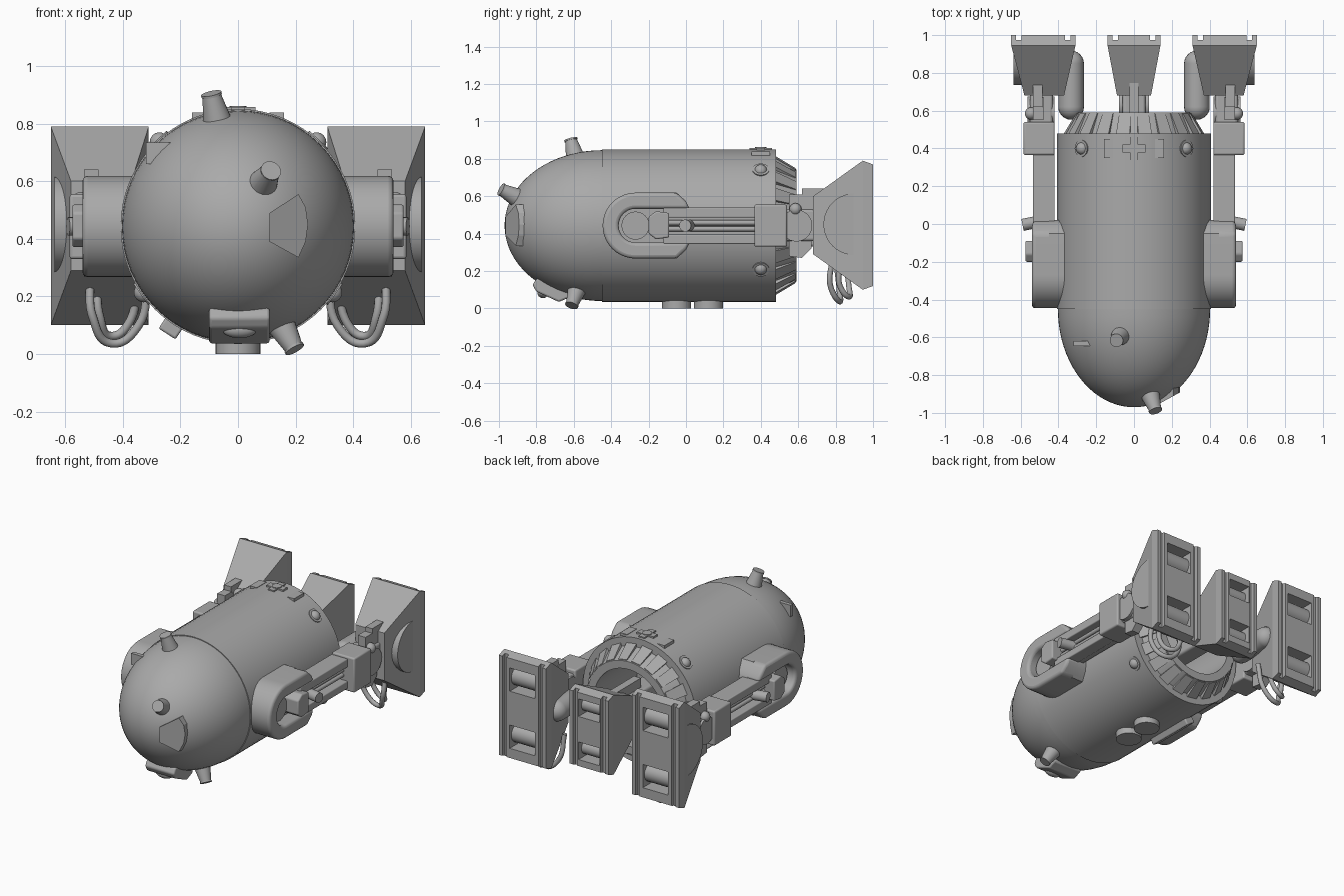
import bpy, bmesh, math
from mathutils import Vector, Matrix

if "Cube" in bpy.data.objects:
    bpy.data.objects.remove(bpy.data.objects["Cube"])

grey = bpy.data.materials.new("hull grey")
grey.diffuse_color = (0.4, 0.4, 0.4, 1)
grey.use_nodes = True
grey.node_tree.nodes["Principled BSDF"].inputs["Base Color"].default_value = grey.diffuse_color
CZ = 0.443  # height of the body axis


def finish(name, bm, smooth=True, bevel=0):
    bmesh.ops.recalc_face_normals(bm, faces=bm.faces)
    me = bpy.data.meshes.new(name)
    bm.to_mesh(me)
    bm.free()
    ob = bpy.data.objects.new(name, me)
    bpy.context.collection.objects.link(ob)
    me.materials.append(grey)
    if bevel:
        m = ob.modifiers.new("bevel", 'BEVEL')
        m.width, m.segments, m.limit_method = bevel, 3, 'ANGLE'
    if smooth:
        bpy.ops.object.select_all(action='DESELECT')
        ob.select_set(True)
        bpy.context.view_layer.objects.active = ob
        bpy.ops.object.shade_smooth_by_angle(angle=math.radians(35))
    return ob


def box(name, x, y, z, bevel=0):
    bm = bmesh.new()
    bmesh.ops.create_cube(bm, size=1)
    for v in bm.verts:
        v.co = [(r[0] + r[1]) / 2 + c * (r[1] - r[0]) for r, c in zip((x, y, z), v.co)]
    return finish(name, bm, bool(bevel), bevel)


def rod(name, a, b, r1, r2=None, seg=24):
    a, b = Vector(a), Vector(b)
    bm = bmesh.new()
    rot = (b - a).to_track_quat('Z', 'Y').to_matrix().to_4x4()
    bmesh.ops.create_cone(bm, cap_ends=True, segments=seg, radius1=r1,
                          radius2=r1 if r2 is None else r2, depth=(b - a).length,
                          matrix=Matrix.Translation((a + b) / 2) @ rot)
    return finish(name, bm)


def ball(name, c, r, scale=(1, 1, 1)):
    bm = bmesh.new()
    bmesh.ops.create_uvsphere(bm, u_segments=24, v_segments=12, radius=r,
                              matrix=Matrix.Translation(c) @ Matrix.Diagonal((*scale, 1)))
    return finish(name, bm)


def side_prism(name, pts, x0, x1, bevel=0):
    """Extrude a (y, z) outline from x0 to x1."""
    bm = bmesh.new()
    f = bm.faces.new([bm.verts.new((x0, y, z)) for y, z in pts])
    ext = bmesh.ops.extrude_face_region(bm, geom=[f])['geom']
    bmesh.ops.translate(bm, vec=(x1 - x0, 0, 0), verts=[g for g in ext if isinstance(g, bmesh.types.BMVert)])
    return finish(name, bm, True, bevel)


def lathe(name, prof, seg=64):
    """Revolve (y, radius) points about the body axis."""
    bm = bmesh.new()
    vs = [bm.verts.new((r, y, CZ)) for y, r in prof]
    es = [bm.edges.new(p) for p in zip(vs, vs[1:])]
    bmesh.ops.spin(bm, geom=vs + es, cent=(0, 0, CZ), axis=(0, 1, 0), angle=2 * math.pi, steps=seg)
    bmesh.ops.remove_doubles(bm, verts=bm.verts, dist=1e-4)
    return finish(name, bm)


def tube(name, pts, r):
    cu = bpy.data.curves.new(name, 'CURVE')
    cu.dimensions, cu.bevel_depth, cu.bevel_resolution, cu.resolution_u = '3D', r, 3, 8
    sp = cu.splines.new('BEZIER')
    sp.bezier_points.add(len(pts) - 1)
    for p, c in zip(sp.bezier_points, pts):
        p.co = c
        p.handle_left_type = p.handle_right_type = 'AUTO'
    ob = bpy.data.objects.new(name, cu)
    bpy.context.collection.objects.link(ob)
    cu.materials.append(grey)


# Dome and main barrel, with an open recess at the rear
dome = [(-0.45 - 0.52 * math.sin(a), 0.403 * math.cos(a))
        for a in [math.pi / 2 * i / 20 for i in range(20, -1, -1)]]
lathe("dome", dome)
lathe("barrel", [(-0.45, 0), (-0.45, 0.408), (0.48, 0.408), (0.48, 0.35), (0.59, 0.30),
                 (0.59, 0.25), (0.15, 0.25), (0.15, 0)])

# Raised panels around the rear cone
for i in range(20):
    a = 2 * math.pi * (i + 0.5) / 20
    bm = bmesh.new()
    bmesh.ops.create_cube(bm, size=1)
    for v in bm.verts:
        r = (0.372 if v.co.y < 0 else 0.308) + (0 if v.co.z > 0 else -0.05)
        t = a + v.co.x * 0.2
        v.co = (r * math.sin(t), 0.478 if v.co.y < 0 else 0.585, CZ + r * math.cos(t))
    finish("rear_panel", bm, False)


def on_barrel(ang, r, y):
    return (r * math.sin(ang), y, CZ + r * math.cos(ang))


# Barrel fittings: round ports, cross valve, top slots, underside discs and plate
for deg in (-43, 43, 125, -125):
    a = math.radians(deg)
    rod("port_ring", on_barrel(a, 0.39, 0.4), on_barrel(a, 0.412, 0.4), 0.045)
    ball("port", on_barrel(a, 0.40, 0.4), 0.034)
for w, d in ((0.06, 0.022), (0.022, 0.06)):
    box("cross_valve", (-w, w), (0.4 - d, 0.4 + d), (0.83, 0.858))
rod("valve_hub", (0, 0.4, 0.83), (0, 0.4, 0.862), 0.03)
for s in (-1, 1):
    box("top_slot", (s * 0.135 - 0.025, s * 0.135 + 0.025), (0.35, 0.45), (0.79, 0.838))
for y in (-0.05, 0.12):
    rod("underside_disc", (0, y, 0.0), (0, y, 0.06), 0.078, seg=32)
plate = box("underside_plate", (-0.035, 0.035), (-0.08, 0.25), (-0.03, 0.02), 0.008)
plate.rotation_euler.y = math.radians(33)
plate.location = (-0.23, 0, 0.095)

# Dome fittings: three stubs, eye panel, lower hatch and slot
for a, b in (((-0.07, -0.59, 0.80), (-0.092, -0.615, 0.90)),
             ((0.085, -0.90, 0.59), (0.113, -0.985, 0.635)),
             ((0.145, -0.58, 0.11), (0.195, -0.61, 0.02))):
    rod("dome_stub", a, b, 0.052, 0.032)
    rod("stub_lip", Vector(a).lerp(b, 0.97), Vector(a).lerp(b, 1.05), 0.036)
bm = bmesh.new()
eye = [(0.11, 0.39), (0.21, 0.335), (0.235, 0.39), (0.243, 0.45), (0.235, 0.51), (0.21, 0.555), (0.11, 0.49)]
rings = [[bm.verts.new((x, y0 + (x - 0.11) * k, z)) for x, z in eye] for y0, k in ((-0.965, 0.55), (-0.82, 0.3))]
bm.faces.new(rings[0])
bm.faces.new(rings[1])
for i in range(len(eye)):
    j = (i + 1) % len(eye)
    bm.faces.new((rings[0][i], rings[0][j], rings[1][j], rings[1][i]))
finish("eye_panel", bm, False)
side_prism("lower_hatch", [(-0.82, 0.125), (-0.80, 0.09), (-0.68, 0.035), (-0.62, 0.06), (-0.62, 0.16), (-0.8, 0.16)],
           -0.10, 0.11, 0.01)
ball("hatch_lens", (0.005, -0.765, 0.085), 0.06, (1, 0.5, 0.5))
box("dome_slot", (-0.32, -0.18), (-0.645, -0.62), (0.66, 0.735))


def foot(x0, x1, z0, z1, fx0, fx1, fz0, fz1):
    """Tapered foot: block flaring rearward to a plate with two windows."""
    bm = bmesh.new()
    loops = [[bm.verts.new((x, y, z)) for x, z in ((a, c), (b, c), (b, d), (a, d))]
             for y, a, b, c, d in ((0.68, fx0, fx1, fz0, fz1), (0.945, x0, x1, z0, z1),
                                   (1.0, x0, x1, z0 + 0.02, z1 - 0.02))]
    bm.faces.new(loops[0])
    bm.faces.new(loops[-1])
    for p, q in zip(loops, loops[1:]):
        for i in range(4):
            j = (i + 1) % 4
            bm.faces.new((p[i], p[j], q[j], q[i]))
    ob = finish("foot", bm, False)
    cx, w, h = (x0 + x1) / 2, x1 - x0, z1 - z0
    cuts = [((x, x + 0.03), (0.975, 1.1), (z0 - 0.1, z1 + 0.1)) for x in (x0 + 0.025, x1 - 0.055)]
    for s in (-1, 1):
        zc = (z0 + z1) / 2 + s * h * 0.27
        cuts.append(((cx - w * 0.27, cx + w * 0.27), (0.90, 1.1), (zc - h * 0.11, zc + h * 0.11)))
        rod("foot_roller", (cx - w * 0.27, 0.925, zc), (cx + w * 0.27, 0.925, zc), h * 0.085)
    for c in cuts:
        cutter = box("foot_cutter", *c)
        cutter.hide_render = True
        cutter.hide_set(True)
        cutter.display_type = 'WIRE'
        m = ob.modifiers.new("cut", 'BOOLEAN')
        m.operation, m.object, m.solver = 'DIFFERENCE', cutter, 'EXACT'


# Centre foot and its strut
foot(-0.14, 0.14, 0.18, 0.70, -0.09, 0.09, 0.30, 0.58)
box("centre_strut", (-0.06, 0.06), (0.14, 0.72), (0.33, 0.55), 0.015)
rod("centre_ankle", (-0.08, 0.63, 0.44), (0.08, 0.63, 0.44), 0.08)
box("centre_fin", (-0.025, 0.025), (0.5, 0.76), (0.5, 0.61))

# Horseshoe outline: round nose, open to the rear
arc = [math.pi * (0.5 + i / 20) for i in range(21)]
outer = [(-0.27 + 0.176 * math.cos(a), CZ + 0.176 * math.sin(a)) for a in arc]
inner = [(-0.27 + 0.09 * math.cos(a), CZ + 0.09 * math.sin(a)) for a in reversed(arc)]
tail = [(-0.05, CZ - 0.176), (0.0, CZ - 0.13), (0.02, CZ - 0.09)]
tail_up = [(y, 2 * CZ - z) for y, z in reversed(tail)]

for s in (-1, 1):
    def xs(a, b):
        return tuple(sorted((s * a, s * b)))
    # Shoulder
    side_prism("shoulder", outer + tail + inner + tail_up, s * 0.36, s * 0.54, 0.018)
    side_prism("shoulder_base", outer + tail + tail_up, s * 0.35, s * 0.45)
    rod("shoulder_hub", (s * 0.44, -0.27, CZ), (s * 0.49, -0.27, CZ), 0.075)
    side_prism("shoulder_bracket", [(-0.2, 0.40), (-0.16, 0.37), (-0.09, 0.38), (-0.09, 0.51), (-0.16, 0.52), (-0.2, 0.49)],
               s * 0.45, s * 0.575, 0.008)
    # Leg rails, pistons and knob
    box("leg_back", xs(0.42, 0.475), (-0.1, 0.4), (0.35, 0.54))
    for z0, z1 in ((0.485, 0.54), (0.345, 0.395)):
        box("leg_rail", xs(0.45, 0.535), (-0.12, 0.38), (z0, z1), 0.006)
    for z in (0.425, 0.458):
        rod("piston", (s * 0.495, -0.1, z), (s * 0.495, 0.38, z), 0.014, seg=12)
    rod("leg_knob", (s * 0.47, 0.02, CZ), (s * 0.59, -0.005, CZ), 0.032)
    # Ankle
    box("ankle_block", xs(0.42, 0.585), (0.365, 0.54), (0.33, 0.555), 0.01)
    box("ankle_link", xs(0.43, 0.55), (0.5, 0.70), (0.36, 0.53), 0.015)
    rod("ankle_joint", (s * 0.42, 0.59, CZ), (s * 0.565, 0.59, CZ), 0.085, seg=32)
    side_prism("ankle_guard", [(0.55, 0.28), (0.62, 0.27), (0.67, 0.32), (0.67, 0.56), (0.62, 0.61), (0.55, 0.61)],
               s * 0.48, s * 0.535)
    ball("ankle_knob", (s * 0.545, 0.585, 0.53), 0.033)
    # Outer foot with side dish, pill-shaped tank and hoses
    a, b = xs(0.31, 0.65)
    c, d = xs(0.37, 0.58)
    foot(a, b, 0.10, 0.79, c, d, 0.29, 0.60)
    box("foot_fin", xs(0.485, 0.535), (0.62, 0.77), (0.40, 0.64))
    half = [(0.90 + 0.165 * math.cos(t), 0.45 + 0.165 * math.sin(t)) for t in arc]
    side_prism("foot_dish", half, s * 0.59, s * 0.637)
    rod("tank", (s * 0.333, 0.62, 0.44), (s * 0.333, 0.85, 0.44), 0.068)
    for y in (0.62, 0.85):
        ball("tank_end", (s * 0.333, y, 0.44), 0.068)
    for k, y in ((0, 0.80), (1, 0.85)):
        e = 0.025 * k
        tube("hose", [(s * (0.515 - e), y - 0.02, 0.25), (s * (0.505 - e), y - 0.03, 0.13), (s * 0.44, y + 0.02, 0.037 + e),
                      (s * (0.345 + e), y + 0.02, 0.10 + e), (s * (0.315 + 2 * e), y, 0.27)], 0.015)
